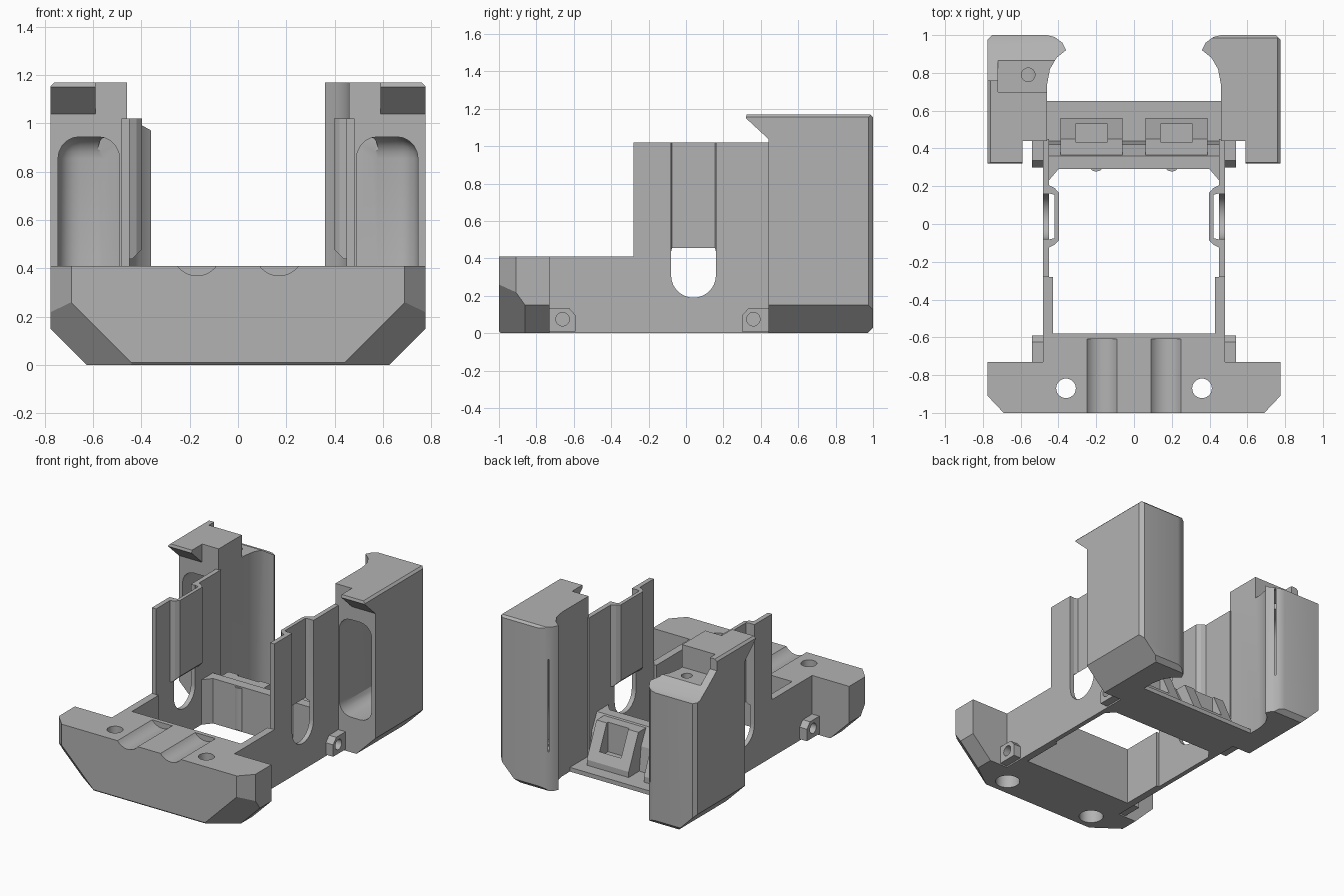
import bpy, bmesh
from math import cos, sin, pi, radians
from mathutils import Vector

cube = bpy.data.objects.get("Cube")
if cube:
    bpy.data.objects.remove(cube)

grey = bpy.data.materials.new("plain grey")
grey.use_nodes = True
grey.diffuse_color = (0.45, 0.45, 0.45, 1)
grey.node_tree.nodes["Principled BSDF"].inputs["Base Color"].default_value = grey.diffuse_color


def finish(name, bm):
    bmesh.ops.recalc_face_normals(bm, faces=bm.faces)
    mesh = bpy.data.meshes.new(name)
    bm.to_mesh(mesh)
    bm.free()
    mesh.materials.append(grey)
    ob = bpy.data.objects.new(name, mesh)
    bpy.context.collection.objects.link(ob)
    return ob


def prism(name, points, lo, hi, axis="z", planes=(), side=1, bevel=0):
    """Extrude a 2D outline along an axis, then slice off corners by planes."""
    place = {"z": lambda a, b, c: (a * side, b, c),
             "x": lambda a, b, c: (c * side, a, b),
             "y": lambda a, b, c: (a * side, c, b)}[axis]
    bm = bmesh.new()
    face = bm.faces.new([bm.verts.new(place(a, b, lo)) for a, b in points])
    out = bmesh.ops.extrude_face_region(bm, geom=[face])
    shift = Vector(place(0, 0, hi)) - Vector(place(0, 0, lo))
    bmesh.ops.translate(bm, vec=shift,
                        verts=[g for g in out["geom"] if isinstance(g, bmesh.types.BMVert)])
    for co, no in planes:
        cut = bmesh.ops.bisect_plane(bm, geom=bm.verts[:] + bm.edges[:] + bm.faces[:],
                                     plane_co=co, plane_no=no, clear_outer=True)
        rim = [g for g in cut["geom_cut"] if isinstance(g, bmesh.types.BMEdge)]
        bmesh.ops.holes_fill(bm, edges=rim)
    if bevel:
        bmesh.ops.bevel(bm, geom=bm.edges[:], offset=bevel, segments=5,
                        profile=0.5, affect="EDGES")
    return finish(name, bm)


def rect(a0, a1, b0, b1):
    return [(a0, b0), (a1, b0), (a1, b1), (a0, b1)]


def disc(a, b, r, n=28):
    return [(a + r * cos(2 * pi * i / n), b + r * sin(2 * pi * i / n)) for i in range(n)]


def cut(target, *cutters):
    for c in cutters:
        c.hide_render = True
        mod = target.modifiers.new("cut", "BOOLEAN")
        mod.operation, mod.solver, mod.object = "DIFFERENCE", "EXACT", c
        bpy.context.view_layer.objects.active = target
        bpy.ops.object.modifier_apply(modifier=mod.name)
        bpy.data.objects.remove(c)


def smooth(ob):
    bpy.ops.object.select_all(action="DESELECT")
    ob.select_set(True)
    bpy.context.view_layer.objects.active = ob
    bpy.ops.object.shade_smooth_by_angle(angle=radians(30))


# Front bumper with sliced lower corners
planes = [((0, -1, 0.01), (0, -1, -1))]
for s in (1, -1):
    planes += [((s * 0.69, -1, 0), (s * 0.09, -0.085, 0)),
               ((s * 0.775, 0, 0.15), (s, 0, -1)),
               ((s * 0.69, -1, 0.26), (s * 0.14, -0.195, -0.14))]
bumper = prism("front_bumper", rect(-0.775, 0.775, -1, -0.73), 0, 0.41, planes=planes)
inner = prism("bumper_inner_block", rect(-0.48, 0.48, -0.73, -0.58), 0, 0.41)
for s in (1, -1):
    for part in (bumper, inner):
        cut(part, prism("groove_cutter", disc(s * 0.17, 0.47, 0.1, 40), -1.1, -0.61, "y"))
    cut(bumper,
        prism("bolt_cutter", disc(s * 0.36, -0.87, 0.052), -0.1, 0.6),
        prism("counterbore_cutter", disc(s * 0.36, -0.87, 0.08), -0.1, 0.12))
smooth(bumper)
smooth(inner)

# Rear crossbar: upright lip, low floor and two notched wedge clips
prism("rear_crossbar", [(0.29, 0), (0.65, 0), (0.65, 0.03), (0.44, 0.03), (0.42, 0.2),
                        (0.36, 0.32), (0.29, 0.32)], -0.47, 0.47, "x")
for s, label in ((1, "left"), (-1, "right")):
    clip = prism(label + "_wedge_clip", [(0.35, 0.02), (0.56, 0.02), (0.56, 0.07),
                                         (0.45, 0.31), (0.35, 0.31)], 0.06, 0.39, "x", side=s)
    cut(clip, prism("clip_cutter", rect(0.14, 0.31, 0.435, 0.53), 0.1, 0.5, side=s))
    prism(label + "_crossbar_bump", disc(s * 0.2, 0.32, 0.042, 20), 0.01, 0.31)
    prism(label + "_corner_fillet", [(0.46, 0.22), (0.4, 0.29), (0.46, 0.3)], 0, 0.32, side=s)

# Side walls, posts and lugs, mirrored
slot = [(-0.08, 1.2)] + [(0.04 + 0.12 * cos(a), 0.31 + 0.12 * sin(a))
                         for a in [pi + pi * i / 14 for i in range(15)]] + [(0.16, 1.2)]
post_outline = [(0.46, 0.44), (0.775, 0.44), (0.775, 0.975), (0.75, 1), (0.46, 1), (0.42, 0.99),
                (0.38, 0.96), (0.36, 0.92), (0.41, 0.88), (0.445, 0.82), (0.46, 0.74)]
for s, label in ((1, "left"), (-1, "right")):
    wall = prism(label + "_side_wall",
                 [(-0.74, 0), (0.45, 0), (0.45, 1.02), (-0.28, 1.02), (-0.28, 0.41),
                  (-0.74, 0.41)], 0.45, 0.483, "x", side=s)
    cut(wall, prism("slot_cutter", slot, 0.4, 0.6, "x", side=s))
    smooth(wall)
    prism(label + "_wall_thickening", rect(0.43, 0.451, -0.59, -0.28), 0, 0.41, side=s)
    prism(label + "_slot_channel",
          [(0.46, -0.13), (0.42, -0.11), (0.397, -0.085), (0.397, 0.165), (0.42, 0.19),
           (0.46, 0.21), (0.46, 0.165), (0.422, 0.155), (0.422, -0.075), (0.46, -0.085)],
          0.44, 1.02, side=s, planes=[((s * 0.397, 0, 0.48), (-s, 0, -1))])

    # Screw lugs
    for y0, y1, hole, place in ((-0.73, -0.59, -0.66, "front"), (0.3, 0.44, 0.36, "rear")):
        flip = 1 if place == "front" else -1
        a, b = (y0, y1) if flip == 1 else (y1, y0)
        lug = prism(label + "_" + place + "_lug",
                    [(a, 0.01), (b, 0.01), (b, 0.095), (b - flip * 0.035, 0.135), (a, 0.135)],
                    0.47, 0.54, "x", side=s)
        cut(lug, prism("screw_cutter", disc(hole, 0.075, 0.036), 0.49, 0.6, "x", side=s))
        smooth(lug)

    # Hollow rear post with a flared inner edge
    post = prism(label + "_rear_post", post_outline, 0, 1.17, side=s,
                 planes=[((s * 0.775, 0, 0.15), (s, 0, -1)), ((0, 1, 0.03), (0, 1, -1)),
                         ((s * 0.775, 0, 1.155), (s, 0, 1)), ((0, 1, 1.155), (0, 1, 1))])
    cut(post,
        prism("cavity_cutter", rect(0.49, 0.745, 0.3, 0.95), 0.25, 0.945, side=s, bevel=0.09),
        prism("tip_cutter", [(0.53, 0.78), (0.495, 0.8), (0.46, 0.89), (0.42, 0.94),
                             (0.392, 0.98), (0.45, 0.968), (0.58, 0.94)], 0.28, 0.94, side=s))
    # The right post steps down at the back to a screw shelf
    if s < 0:
        slope = [(0.865, 1.01), (0.95, 0.95), (1.1, 0.92), (1.1, 1.3)]
        cut(post,
            prism("shelf_cutter", [(0.7, 1.3), (0.7, 1.01)] + slope, 0.2, 0.72, "x", side=s),
            prism("rim_cutter", [(0.76, 1.3), (0.76, 1.09)] + slope, 0.71, 0.9, "x", side=s),
            prism("shelf_screw_cutter", disc(0.56, 0.79, 0.036), 0.9, 1.2, side=s),
            prism("flare_cutter", [(0.3, 0.92), (0.44, 1.05), (0.3, 1.05)], 0.71, 1.1, "y", side=s))
    smooth(post)

    # Overhanging hook on top of the post
    prism(label + "_post_hook", [(0.45, 1.03), (0.32, 1.15), (0.325, 1.17), (0.45, 1.17)],
          0.59, 0.775, "x", side=s, planes=[((s * 0.775, 0, 1.155), (s, 0, 1))])
